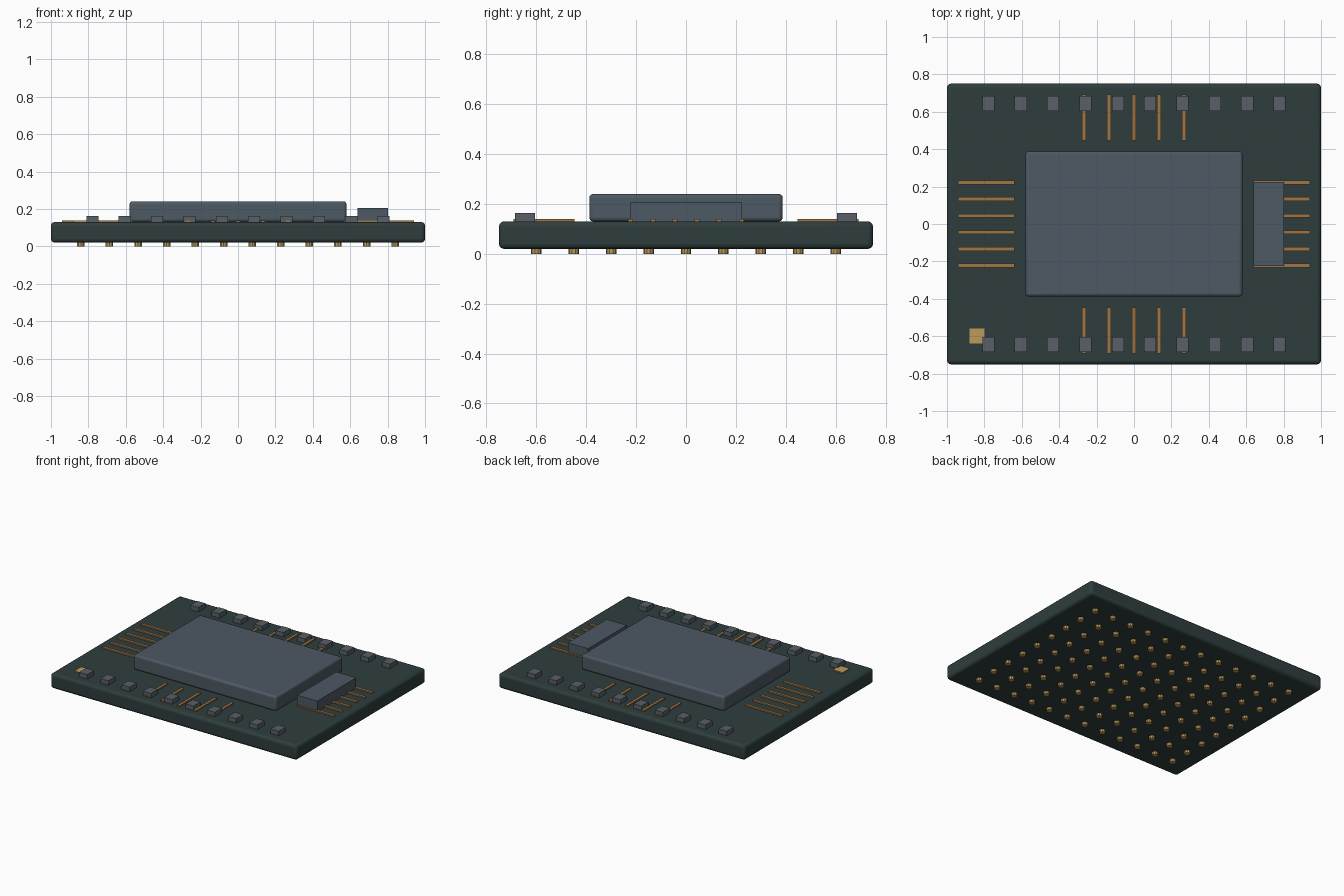
import bpy, bmesh
from mathutils import Matrix, Vector

if "Cube" in bpy.data.objects:
    bpy.data.objects.remove(bpy.data.objects["Cube"])


def material(name, rgb):
    m = bpy.data.materials.new(name)
    m.diffuse_color = (*rgb, 1)
    m.use_nodes = True
    m.node_tree.nodes["Principled BSDF"].inputs["Base Color"].default_value = m.diffuse_color
    return m


BOARD = material("dark_green", (0.028, 0.047, 0.047))
DIE = material("slate", (0.075, 0.1, 0.125))
CAP = material("grey", (0.1, 0.115, 0.135))
COPPER = material("copper", (0.35, 0.18, 0.06))
GOLD = material("gold", (0.5, 0.33, 0.1))


def finish(name, bm, mat, bevel=0):
    me = bpy.data.meshes.new(name)
    bm.to_mesh(me)
    bm.free()
    me.materials.append(mat)
    ob = bpy.data.objects.new(name, me)
    bpy.context.collection.objects.link(ob)
    if bevel:
        mod = ob.modifiers.new("bevel", 'BEVEL')
        mod.width, mod.segments = bevel, 3
    return ob


def boxes(name, items, z0, z1, mat, bevel=0):
    """items: (centre x, centre y, size x, size y), all sharing one height range"""
    bm = bmesh.new()
    for x, y, sx, sy in items:
        bmesh.ops.create_cube(bm, size=1, matrix=Matrix.LocRotScale(
            Vector((x, y, (z0 + z1) / 2)), None, Vector((sx, sy, z1 - z0))))
    return finish(name, bm, mat, bevel)


def spread(half, n):
    return [-half + 2 * half * i / (n - 1) for i in range(n)]


# Substrate, main die lid and side chip
boxes("substrate", [(0, 0, 2, 1.5)], 0.02, 0.13, BOARD, 0.02)
boxes("main_die", [(0, 0, 1.16, 0.775)], 0.13, 0.24, DIE, 0.015)
boxes("side_chip", [(0.72, 0, 0.163, 0.45)], 0.13, 0.206, DIE)

# Copper traces on all four sides
boxes("side_traces", [(s * 0.79, y, 0.3, 0.02) for s in (-1, 1) for y in spread(0.222, 6)],
      0.128, 0.139, COPPER)
boxes("end_traces", [(x, s * 0.57, 0.02, 0.245) for s in (-1, 1) for x in spread(0.267, 5)],
      0.128, 0.139, COPPER)

# Capacitor rows along front and back
boxes("capacitors", [(x, s * 0.645, 0.065, 0.08) for s in (-1, 1) for x in spread(0.778, 10)],
      0.13, 0.163, CAP)

# Gold corner marker
boxes("corner_marker", [(-0.84, -0.6, 0.08, 0.08)], 0.128, 0.137, GOLD)

# Contact pads underneath
bm = bmesh.new()
for x in spread(0.84, 12):
    for y in spread(0.6, 9):
        bmesh.ops.create_cone(bm, cap_ends=True, segments=10, radius1=0.021, radius2=0.021,
                              depth=0.022, matrix=Matrix.Translation((x, y, 0.011)))
pads = finish("contact_pads", bm, GOLD)

# Smooth the rounded edges
bpy.ops.object.select_all(action='DESELECT')
for n in ("substrate", "main_die", "contact_pads"):
    ob = bpy.data.objects[n]
    ob.select_set(True)
    bpy.context.view_layer.objects.active = ob
bpy.ops.object.shade_smooth_by_angle()
